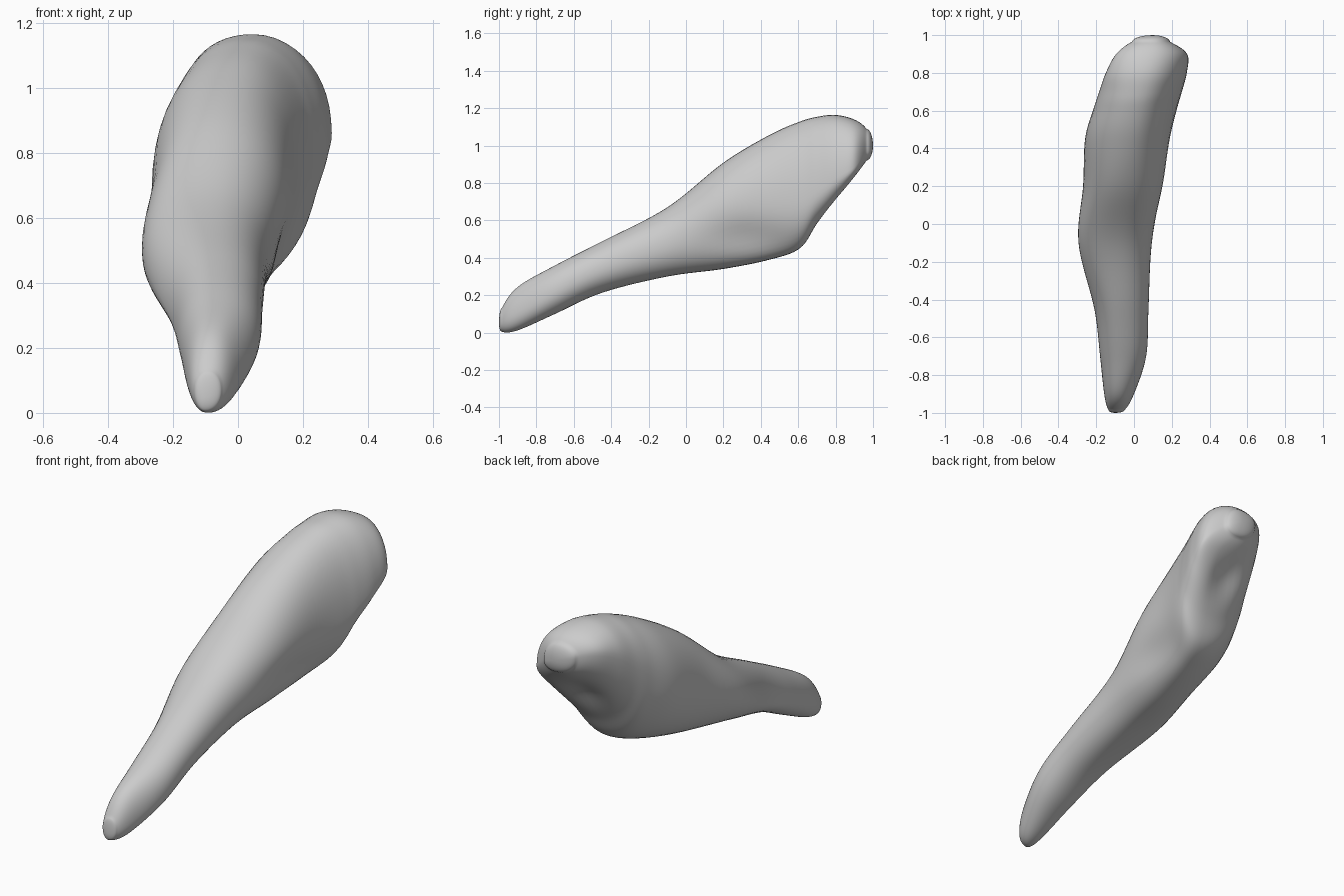
import bpy, bmesh, math

if "Cube" in bpy.data.objects:
    bpy.data.objects.remove(bpy.data.objects["Cube"])

# Stations along the body: y, left x, left z, right x, right z, bottom x, bottom z, top x, top z
STATIONS = [
    (-1.00, -.10, .05, -.10, .05, -.10, .05, -.10, .05),
    (-.985, -.135, .07, -.05, .07, -.10, .005, -.09, .13),
    (-.90, -.158, .11, 0.00, .11, -.08, .012, -.08, .245),
    (-.70, -.180, .20, .065, .22, -.06, .10, -.06, .36),
    (-.45, -.210, .30, .077, .34, -.06, .213, -.07, .488),
    (-.10, -.295, .48, .095, .47, -.05, .30, -.08, .67),
    (.20, -.270, .62, .155, .62, -.02, .34, -.06, .91),
    (.45, -.260, .74, .190, .68, .03, .39, -.02, 1.06),
    (.61, -.215, .85, .228, .70, .07, .45, .01, 1.13),
    (.70, -.185, .92, .254, .75, .10, .58, .03, 1.155),
    (.80, -.150, 1.00, .280, .82, .14, .70, .05, 1.165),
    (.90, -.095, 1.04, .282, .88, .18, .83, .07, 1.14),
    (.965, -.010, 1.03, .190, .97, .12, .92, .09, 1.09),
    (1.00, .10, 1.00, .10, 1.00, .10, 1.00, .10, 1.00),
]
STEPS, SIDES, POWER = 8, 48, 0.94


def spline(a, b, c, d, t):
    return b + .5 * t * (c - a + t * (2*a - 5*b + 4*c - d + t * (3*(b - c) + d - a)))


def station(s):
    """Smoothly blended station at fractional index s; tips open as a round dome."""
    last = len(STATIONS) - 1
    i = min(int(s), last - 1)
    t = s - i
    p = [STATIONS[max(0, min(last, i + k))] for k in (-1, 0, 1, 2)]
    if i in (0, last - 1):
        u = t if i == 0 else 1 - t
        tip, rim = (p[1], p[2]) if i == 0 else (p[2], p[1])
        w = math.sin(u * math.pi / 2)
        h = 1 - math.cos(u * math.pi / 2)
        return [a + (b - a) * (h if k == 0 else w) for k, (a, b) in enumerate(zip(tip, rim))]
    return [spline(*q, t) for q in zip(*p)]


def ring(s):
    """Cross-section made of four quarter ovals joining the extreme points."""
    y, lx, lz, rx, rz, bx, bz, tx, tz = station(s)
    pts = []
    for k in range(SIDES):
        a = 2 * math.pi * k / SIDES
        c, n = math.cos(a), math.sin(a)
        ax, az = (rx, rz) if c >= 0 else (lx, lz)
        ex, ez = (tx, tz) if n >= 0 else (bx, bz)
        c, n = abs(c) ** POWER, abs(n) ** POWER
        # oval in the corner frame (ax, ez) spanned by the two extreme points
        pts.append((ex + (ax - ex) * c, y, az + (ez - az) * n))
    return pts


# Tapered body lofted through the cross-sections
bm = bmesh.new()
total = (len(STATIONS) - 1) * STEPS
rings = [[bm.verts.new(p) for p in ring(j / STEPS)] for j in range(1, total)]
for r0, r1 in zip(rings, rings[1:]):
    for k in range(SIDES):
        bm.faces.new((r0[k], r0[k - 1], r1[k - 1], r1[k]))
for r, st in ((rings[0], STATIONS[0]), (rings[-1], STATIONS[-1])):
    tip = bm.verts.new((st[1], st[0], st[2]))
    for k in range(SIDES):
        bm.faces.new((r[k], r[k - 1], tip))
# Soft hollow in the rear underside and along the lower right flank
def dent(v, centre, size, push):
    d = sum(((a - b) / s) ** 2 for a, b, s in zip(v.co, centre, size))
    for i in range(3):
        v.co[i] += push[i] * math.exp(-d)

for v in bm.verts:
    dent(v, (.06, .80, .78), (.09, .10, .13), (0, -.03, .03))
    dent(v, (.16, .30, .50), (.08, .22, .10), (-.025, 0, .01))
bmesh.ops.recalc_face_normals(bm, faces=bm.faces)
mesh = bpy.data.meshes.new("tapered_body")
bm.to_mesh(mesh)
bm.free()
body = bpy.data.objects.new("tapered_body", mesh)
bpy.context.collection.objects.link(body)

# Gentle smoothing of the surface
smooth = body.modifiers.new("soften", 'SMOOTH')
smooth.factor, smooth.iterations = .5, 3
for f in mesh.polygons:
    f.use_smooth = True
